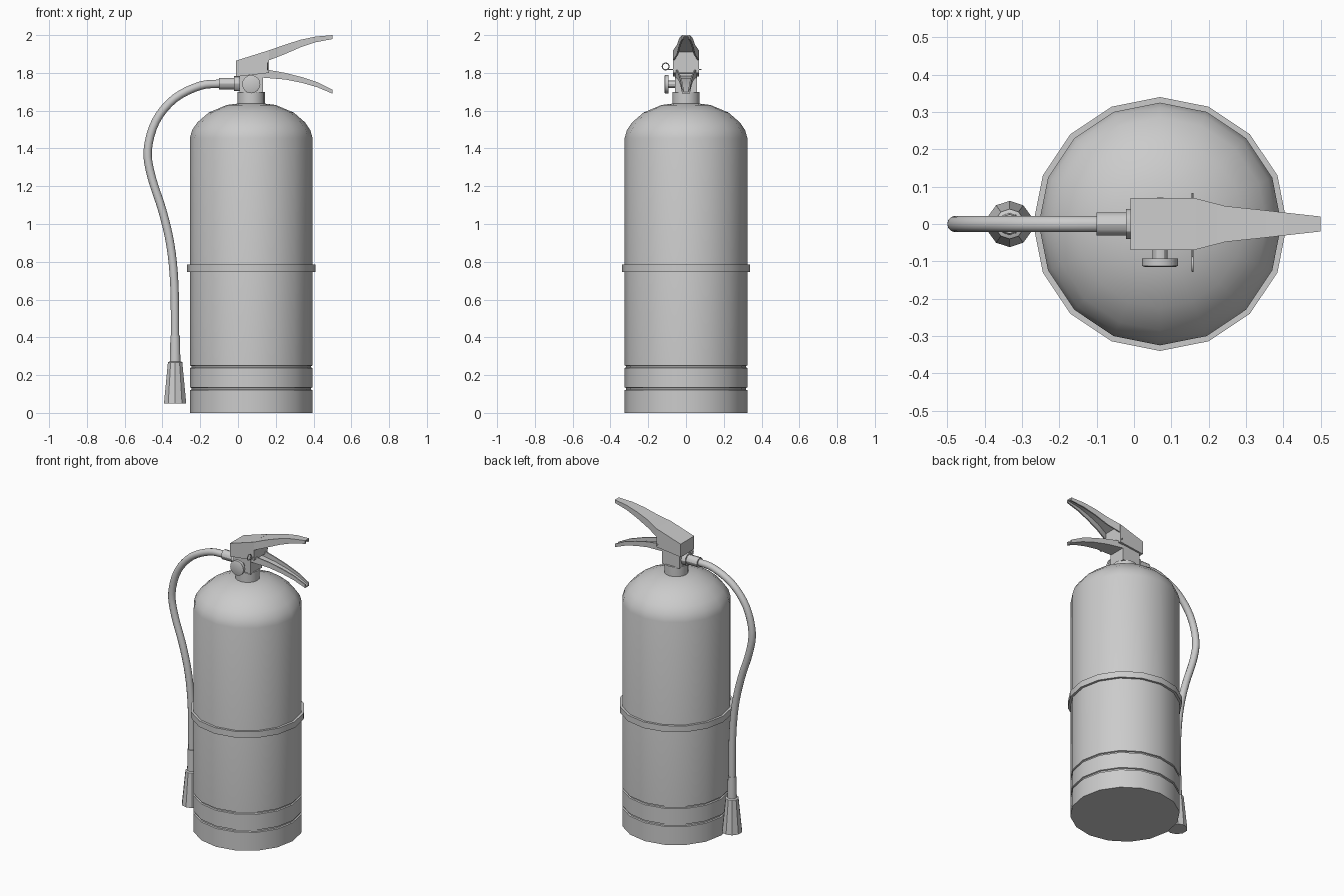
import bpy, bmesh, math
from mathutils import Vector, Matrix

if "Cube" in bpy.data.objects:
    bpy.data.objects.remove(bpy.data.objects["Cube"])

CX = 0.07  # tank axis


def finish(name, bm, smooth=30):
    bmesh.ops.recalc_face_normals(bm, faces=bm.faces)
    me = bpy.data.meshes.new(name)
    bm.to_mesh(me)
    bm.free()
    ob = bpy.data.objects.new(name, me)
    bpy.context.collection.objects.link(ob)
    if smooth:
        bpy.ops.object.select_all(action='DESELECT')
        ob.select_set(True)
        bpy.context.view_layer.objects.active = ob
        bpy.ops.object.shade_smooth_by_angle(angle=math.radians(smooth))
    return ob


def loft(name, rings, caps=True, loop=False, smooth=30):
    """Skin a list of equal-length point rings."""
    bm = bmesh.new()
    vs = [[bm.verts.new(p) for p in r] for r in rings]
    n = len(vs[0])
    pairs = list(zip(vs, vs[1:])) + ([(vs[-1], vs[0])] if loop else [])
    for a, b in pairs:
        for i in range(n):
            j = (i + 1) % n
            bm.faces.new((a[i], a[j], b[j], b[i]))
    if caps and not loop:
        bm.faces.new(vs[0])
        bm.faces.new(vs[-1])
    return finish(name, bm, smooth)


def lathe(name, profile, center, axis='Z', sides=16, start=0, loop=False, smooth=30):
    """Turn (radius, height) pairs about an axis through center."""
    rot = {'Z': Matrix.Identity(3),
           'X': Matrix.Rotation(math.pi / 2, 3, 'Y'),
           'Y': Matrix.Rotation(-math.pi / 2, 3, 'X')}[axis]
    rings = []
    for r, h in profile:
        ang = [start + math.tau * i / sides for i in range(sides)]
        rings.append([Vector(center) + rot @ Vector((r * math.cos(a), r * math.sin(a), h))
                      for a in ang])
    return loft(name, rings, loop=loop, smooth=smooth)


def channel(name, stations, t):
    """U-shaped lever from (x, plate z, open-edge z, half width)."""
    rings = []
    for x, p, e, w in stations:
        q = p + math.copysign(t, e - p)
        u = w - abs(t)
        rings.append([(x, -w, e), (x, -w, p), (x, w, p), (x, w, e),
                      (x, u, e), (x, u, q), (x, -u, q), (x, -u, e)])
    return loft(name, rings)


def prism(name, outline, w):
    """Extrude an xz outline across y."""
    return loft(name, [[(x, y, z) for x, z in outline] for y in (-w, w)], smooth=0)


# Tank with two grooves and a domed shoulder
R, G = 0.325, 0.317
lathe("tank", [(R, 0), (R, 0.12), (G, 0.123), (G, 0.132), (R, 0.135), (R, 0.238),
               (G, 0.241), (G, 0.248), (R, 0.251), (R, 1.455), (0.313, 1.497),
               (0.285, 1.538), (0.225, 1.59), (0.13, 1.63), (0.05, 1.64)], (CX, 0, 0))

# Strap around the tank
lathe("strap", [(0.34, 0.745), (0.34, 0.785), (0.322, 0.785), (0.322, 0.745)],
      (CX, 0, 0), loop=True)

# Neck collar and valve body
lathe("neck_collar", [(0.072, 1.62), (0.072, 1.70)], (CX, 0, 0))
prism("valve_body", [(0.008, 1.695), (0.132, 1.695), (0.132, 1.82), (0.008, 1.82)], 0.058)

# Head block that holds the levers
prism("head_block", [(-0.01, 1.78), (0.165, 1.80), (0.165, 1.92), (-0.01, 1.865)], 0.07)

# Upper squeeze lever (open below) and lower carry handle (open above)
channel("upper_lever", [(0.16, 1.918, 1.865, 0.07), (0.245, 1.948, 1.898, 0.048),
                        (0.33, 1.975, 1.935, 0.039), (0.41, 1.992, 1.962, 0.03),
                        (0.50, 2.0, 1.979, 0.02)], 0.008)
channel("lower_handle", [(0.13, 1.775, 1.82, 0.055), (0.165, 1.772, 1.815, 0.052),
                         (0.25, 1.765, 1.80, 0.042), (0.34, 1.747, 1.777, 0.034),
                         (0.42, 1.724, 1.751, 0.027), (0.50, 1.69, 1.711, 0.02)], 0.008)

# Pressure gauge on the front
lathe("gauge_stem", [(0.02, -0.10), (0.02, -0.05)], (CX, 0, 1.74), 'Y', 12)
lathe("gauge", [(0.041, -0.115), (0.048, -0.112), (0.048, -0.093)], (CX, 0, 1.74), 'Y', 16)

# Safety pin and pull ring
lathe("safety_pin", [(0.003, -0.12), (0.003, 0.083)], (0.157, 0, 1.818), 'Y', 8)
lathe("pin_ring", [(0.018 + 0.003 * math.cos(a), 0.003 * math.sin(a))
                   for a in [math.tau * i / 6 for i in range(6)]],
      (0.157, -0.108, 1.834), 'X', 16, loop=True, smooth=70)

# Hose connector
lathe("hose_connector", [(0.031, -0.10), (0.031, -0.02)], (0, 0, 1.743), 'X', 12)
lathe("hose_fitting", [(0.04, -0.022), (0.04, 0.02)], (0, 0, 1.743), 'X', 12)

# Hose swept along a smooth path in the xz plane
PATH = [(-0.09, 1.743), (-0.20, 1.732), (-0.335, 1.665), (-0.435, 1.545),
        (-0.478, 1.39), (-0.458, 1.25), (-0.40, 1.07), (-0.358, 0.89),
        (-0.337, 0.68), (-0.333, 0.38)]
pts = [Vector((x, 0, z)) for x, z in PATH]
ext = [2 * pts[0] - pts[1]] + pts + [2 * pts[-1] - pts[-2]]
line = []
for i in range(1, len(ext) - 2):
    a, b, c, d = ext[i - 1:i + 3]
    for k in range(4):
        t = k / 4
        line.append(0.5 * (2 * b + (c - a) * t + (2 * a - 5 * b + 4 * c - d) * t * t
                           + (3 * b - a - 3 * c + d) * t ** 3))
line.append(pts[-1])
rings = []
for i, p in enumerate(line):
    tan = (line[min(i + 1, len(line) - 1)] - line[max(i - 1, 0)]).normalized()
    side = tan.cross(Vector((0, 1, 0)))
    rings.append([p + 0.022 * (math.cos(a) * side + math.sin(a) * Vector((0, 1, 0)))
                  for a in [math.tau * j / 12 for j in range(12)]])
loft("hose", rings, smooth=40)

# Hose sleeve and flared nozzle with an open mouth
lathe("hose_sleeve", [(0.026, 0.41), (0.03, 0.26)], (-0.333, 0, 0), sides=10,
      start=math.pi / 2, smooth=40)
lathe("nozzle", [(0.026, 0.275), (0.04, 0.268), (0.062, 0.05), (0.055, 0.05)],
      (-0.333, 0, 0), sides=10, start=math.pi / 2)
